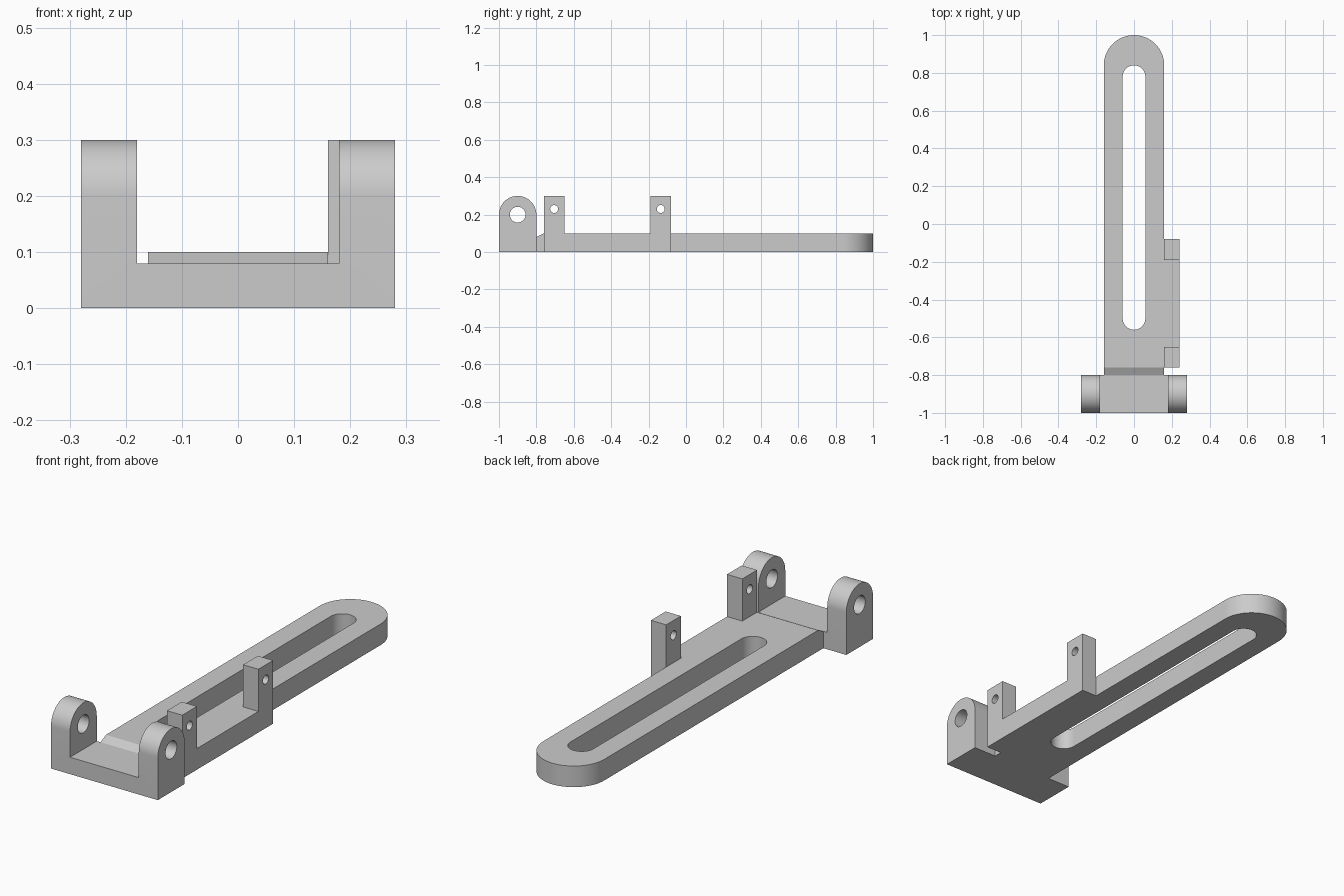
import bpy
import bmesh
from math import cos, sin, pi
from mathutils import Matrix

cube = bpy.data.objects.get("Cube")
if cube:
    bpy.data.objects.remove(cube, do_unlink=True)

GREY = (0.6, 0.6, 0.6, 1)
grey = bpy.data.materials.new("plain_grey")
grey.use_nodes = True
grey.diffuse_color = GREY
grey.node_tree.nodes["Principled BSDF"].inputs["Base Color"].default_value = GREY

# Columns give the directions of the profile's two axes and of its extrusion
FRAMES = {
    "X": Matrix(((0, 0, 1), (1, 0, 0), (0, 1, 0))),
    "Y": Matrix(((1, 0, 0), (0, 0, 1), (0, 1, 0))),
    "Z": Matrix.Identity(3),
}


def arc(u, v, r, start, end, steps=32):
    turns = [start + (end - start) * i / steps for i in range(steps + 1)]
    return [(u + r * cos(t), v + r * sin(t)) for t in turns]


def circle(u, v, r):
    return arc(u, v, r, 0, 2 * pi, 48)[:-1]


def rect(u0, u1, v0, v1):
    return [(u0, v0), (u1, v0), (u1, v1), (u0, v1)]


def prism(name, loops, axis, low, high):
    """Extrude an outline, with any holes, along an axis."""
    bm = bmesh.new()
    for loop in loops:
        verts = [bm.verts.new((u, v, low)) for u, v in loop]
        for a, b in zip(verts, verts[1:] + verts[:1]):
            bm.edges.new((a, b))
    bmesh.ops.triangle_fill(bm, use_beauty=True, edges=bm.edges[:])
    out = bmesh.ops.extrude_face_region(bm, geom=bm.faces[:], use_keep_orig=True)
    moved = [g for g in out["geom"] if isinstance(g, bmesh.types.BMVert)]
    bmesh.ops.translate(bm, verts=moved, vec=(0, 0, high - low))
    bm.transform(FRAMES[axis].to_4x4())
    bmesh.ops.recalc_face_normals(bm, faces=bm.faces[:])
    mesh = bpy.data.meshes.new(name)
    bm.to_mesh(mesh)
    bm.free()
    mesh.materials.append(grey)
    obj = bpy.data.objects.new(name, mesh)
    bpy.context.collection.objects.link(obj)
    return obj


def activate(obj):
    bpy.ops.object.select_all(action="DESELECT")
    obj.select_set(True)
    bpy.context.view_layer.objects.active = obj


def intersect(obj, other):
    """Keep only the volume shared by two crossed profiles."""
    activate(obj)
    mod = obj.modifiers.new("shape", "BOOLEAN")
    mod.operation = "INTERSECT"
    mod.solver = "EXACT"
    mod.object = other
    bpy.ops.object.modifier_apply(modifier=mod.name)
    bpy.data.objects.remove(other, do_unlink=True)
    return obj


# Slotted arm: plan outline with side ledge, crossed with the ramped side profile
plan = [(-0.16, -0.8), (0.16, -0.8), (0.16, -0.76), (0.24, -0.76),
        (0.24, -0.08), (0.16, -0.08)] + arc(0, 0.84, 0.16, 0, pi)
slot = arc(0, 0.78, 0.06, 0, pi) + arc(0, -0.5, 0.06, pi, 2 * pi)
side = [(-0.8, 0), (1.1, 0), (1.1, 0.1), (-0.76, 0.1), (-0.8, 0.08)]
arm = intersect(prism("slotted_arm", [plan, slot], "Z", 0, 0.2),
                prism("arm_side", [side], "X", -0.4, 0.4))

# Clevis: U-shaped front profile crossed with the rounded, bored lug profile
channel = [(-0.28, 0), (0.28, 0), (0.28, 0.4), (0.18, 0.4), (0.18, 0.08),
           (-0.18, 0.08), (-0.18, 0.4), (-0.28, 0.4)]
lug = [(-1, 0), (-0.8, 0)] + arc(-0.9, 0.2, 0.1, 0, pi)
clevis = intersect(prism("clevis", [channel], "Y", -1.1, -0.7),
                   prism("lug_side", [lug, circle(-0.9, 0.2, 0.042)], "X", -0.4, 0.4))

# Two drilled posts standing on the ledge
posts = [prism(name, [rect(y, y + 0.11, 0.1, 0.3), circle(y + 0.055, 0.23, 0.021)],
               "X", 0.16, 0.24)
         for name, y in (("front_post", -0.76), ("rear_post", -0.19))]

for part in [arm, clevis] + posts:
    activate(part)
    bpy.ops.object.shade_smooth_by_angle(angle=pi / 6)
    # Keep the shallow ramp flat
    for face in part.data.polygons:
        if abs(face.normal.z) > 0.85 and part is arm:
            face.use_smooth = False
